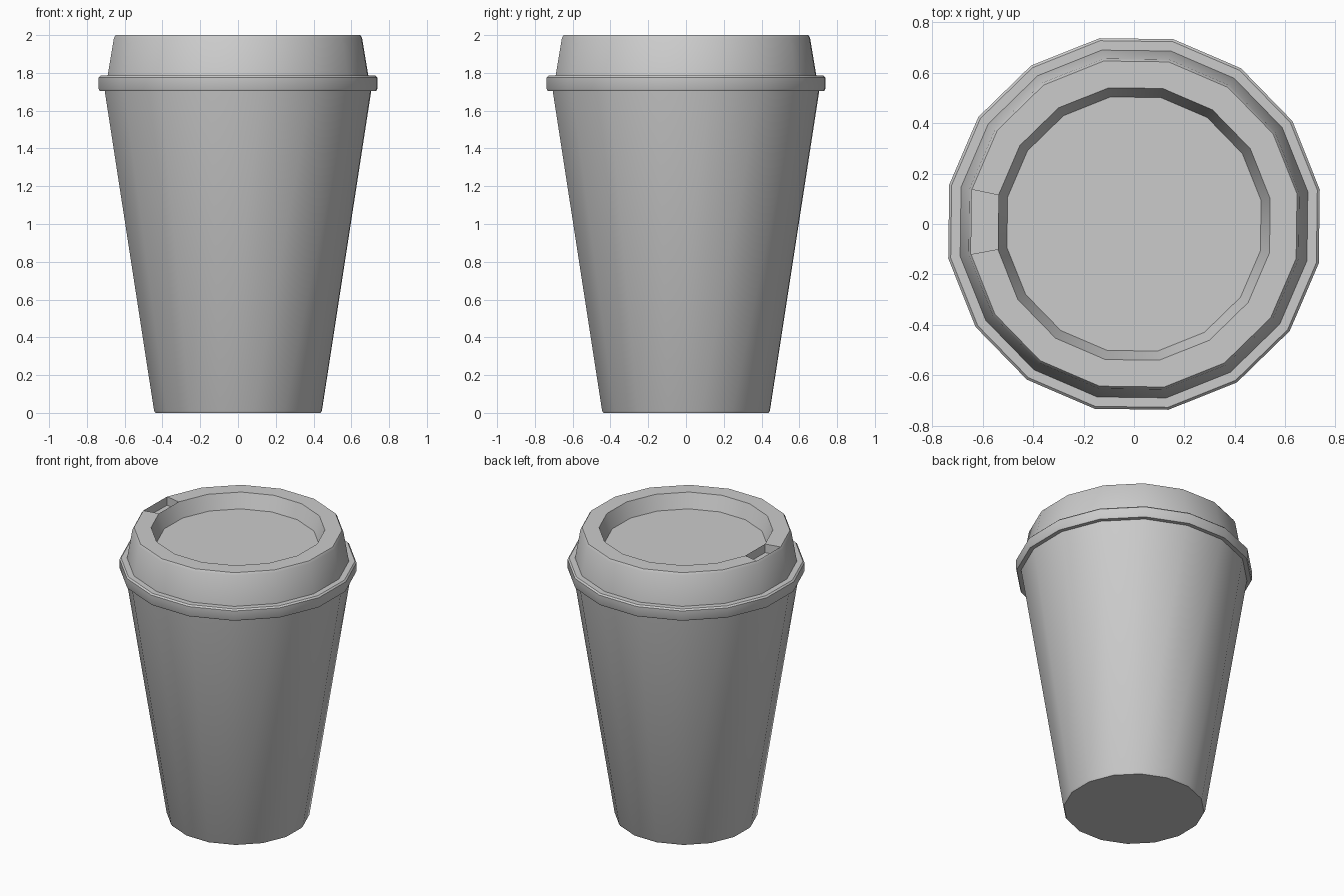
import bpy, bmesh, math

if "Cube" in bpy.data.objects:
    bpy.data.objects.remove(bpy.data.objects["Cube"])

SIDES = 16
OFFSET = math.radians(10.5)


def lathe(name, profile, notch=None):
    """Revolve (radius, z) points; cap both ends. notch = profile span to sink."""
    bm = bmesh.new()
    rings = []
    for r, z in profile:
        rings.append([bm.verts.new((r * math.cos(OFFSET + i * math.tau / SIDES),
                                    r * math.sin(OFFSET + i * math.tau / SIDES), z))
                      for i in range(SIDES)])
    notch_face = None
    for k, (a, b) in enumerate(zip(rings, rings[1:])):
        for i in range(SIDES):
            j = (i + 1) % SIDES
            f = bm.faces.new((a[i], a[j], b[j], b[i]))
            if k == notch and i == 7:
                notch_face = f
    bm.faces.new(rings[0][::-1])
    bm.faces.new(rings[-1])
    # drinking opening: inset one rim segment and push it down
    if notch_face:
        bmesh.ops.inset_individual(bm, faces=[notch_face], thickness=0.007)
        new = bmesh.ops.extrude_discrete_faces(bm, faces=[notch_face])["faces"][0]
        for v in new.verts:
            v.co.z -= 0.06
    bmesh.ops.recalc_face_normals(bm, faces=bm.faces)
    mesh = bpy.data.meshes.new(name)
    bm.to_mesh(mesh)
    bm.free()
    obj = bpy.data.objects.new(name, mesh)
    bpy.context.collection.objects.link(obj)
    bpy.ops.object.select_all(action='DESELECT')
    bpy.context.view_layer.objects.active = obj
    obj.select_set(True)
    bpy.ops.object.shade_smooth_by_angle(angle=math.radians(30))
    return obj


# tapered paper cup
lathe("cup_body", [(0.445, 0), (0.452, 0.012), (0.72, 1.72)])

# lid: grip ring, raised collar, rim with sip hole, recessed centre
lathe("lid", [(0.71, 1.705), (0.745, 1.705), (0.75, 1.715), (0.75, 1.775), (0.74, 1.785),
              (0.702, 1.785), (0.668, 1.985), (0.658, 2.0), (0.55, 2.0), (0.513, 1.9)],
      notch=7)
